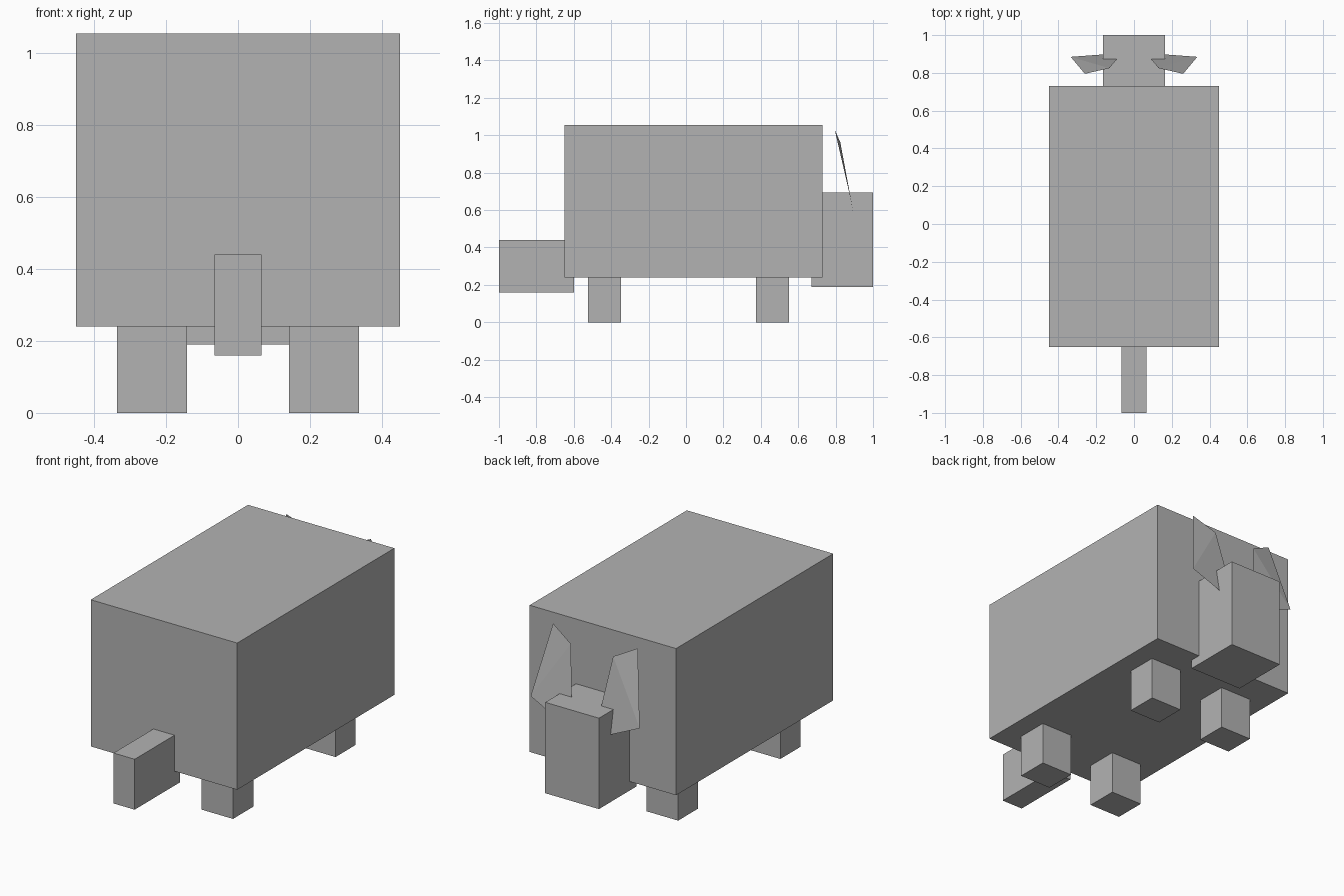
import bpy
import bmesh

cube = bpy.data.objects.get("Cube")
if cube:
    bpy.data.objects.remove(cube, do_unlink=True)

grey = bpy.data.materials.new("plain_grey")
grey.use_nodes = True
colour = (0.45, 0.45, 0.45, 1)
grey.diffuse_color = colour
grey.node_tree.nodes["Principled BSDF"].inputs["Base Color"].default_value = colour


def finish(name, bm):
    mesh = bpy.data.meshes.new(name)
    bm.to_mesh(mesh)
    bm.free()
    mesh.materials.append(grey)
    obj = bpy.data.objects.new(name, mesh)
    bpy.context.collection.objects.link(obj)
    return obj


def box(name, xs, ys, zs):
    """Flat-sided block spanning the given ranges."""
    bm = bmesh.new()
    bmesh.ops.create_cube(bm, size=1)
    for v in bm.verts:
        for axis, (low, high) in enumerate((xs, ys, zs)):
            v.co[axis] = high if v.co[axis] > 0 else low
    return finish(name, bm)


# Body, head and tail
box("body", (-0.45, 0.45), (-0.65, 0.73), (0.24, 1.055))
box("head", (-0.165, 0.165), (0.67, 1.0), (0.19, 0.695))
box("tail", (-0.065, 0.065), (-1.0, -0.6), (0.16, 0.44))

# Legs and thin, slightly folded ears on each side
for side, sign in (("left", 1), ("right", -1)):
    xs = sorted((0.142 * sign, 0.337 * sign))
    box("front_leg_" + side, xs, (-0.525, -0.347), (0, 0.245))
    box("back_leg_" + side, xs, (0.375, 0.55), (0, 0.245))

    bm = bmesh.new()
    tip, inner, root, outer = [
        bm.verts.new((x * sign, y, z)) for x, y, z in (
            (0.26, 0.795, 1.03), (0.13, 0.825, 0.962),
            (0.065, 0.905, 0.52), (0.335, 0.885, 0.64))]
    for tri in ((tip, inner, outer), (inner, root, outer)):
        bm.faces.new(tri if sign > 0 else tri[::-1])
    ear = finish("ear_" + side, bm)
